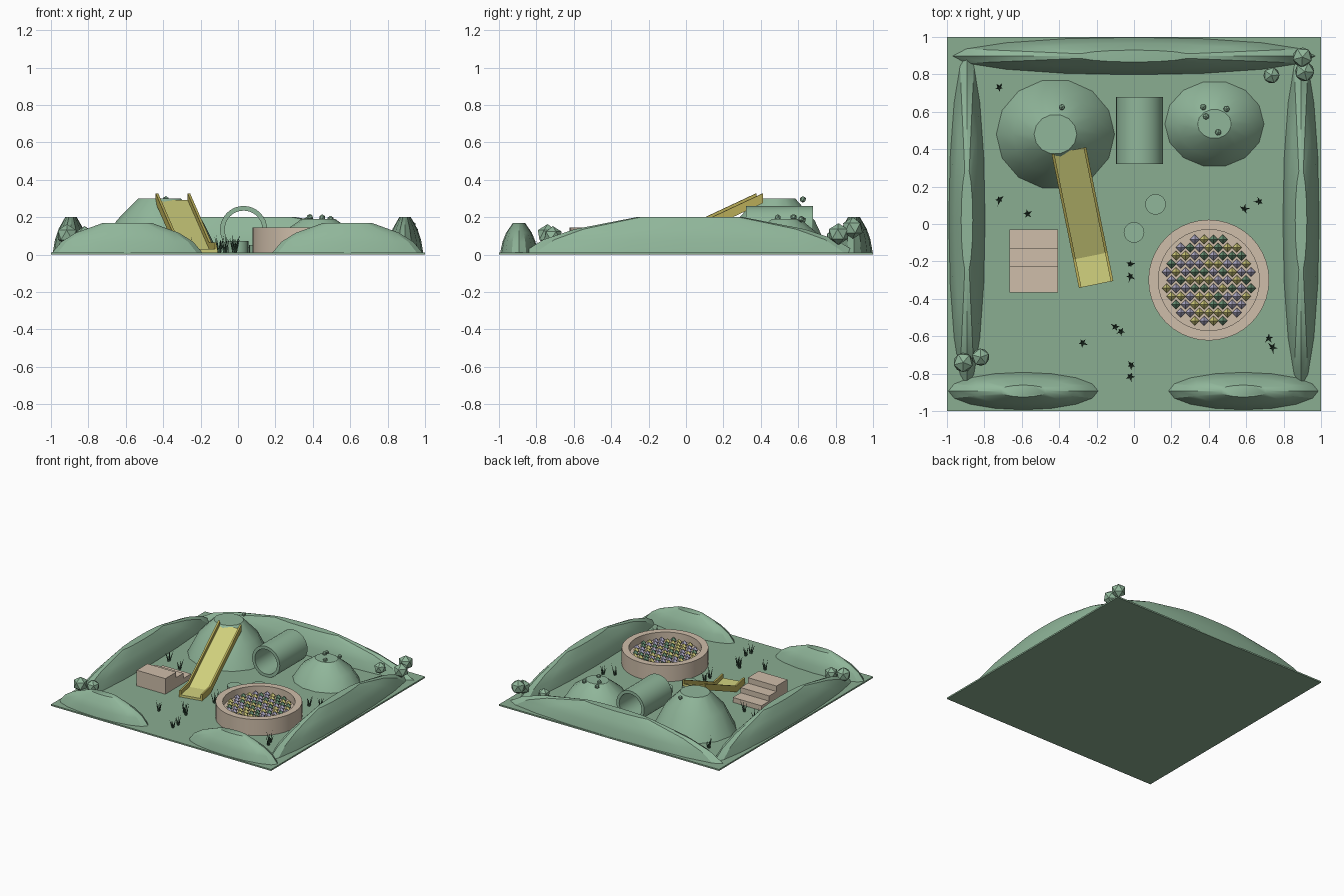
import bpy, bmesh, math, random
from mathutils import Matrix, Vector

if "Cube" in bpy.data.objects:
    bpy.data.objects.remove(bpy.data.objects["Cube"])

random.seed(4)


def material(name, r, g, b):
    m = bpy.data.materials.new(name)
    lin = [(c / 255 / 12.92) if c < 11 else ((c / 255 + 0.055) / 1.055) ** 2.4 for c in (r, g, b)]
    m.diffuse_color = (*lin, 1)
    m.use_nodes = True
    m.node_tree.nodes["Principled BSDF"].inputs["Base Color"].default_value = m.diffuse_color
    return m


LAWN = material("lawn green", 138, 173, 145)
GREEN = material("mound green", 144, 182, 154)
TAN = material("sand tan", 207, 190, 170)
YELLOW = material("slide yellow", 210, 210, 126)
RAIL = material("rail yellow", 192, 180, 92)
LILAC = material("ball lilac", 172, 168, 196)
BALL_YELLOW = material("ball yellow", 204, 198, 120)
BALL_GREEN = material("ball green", 104, 145, 116)
GRASS = material("grass dark green", 66, 96, 76)
G = 0.012  # lawn surface height


def finish(name, bm, mats, smooth=None):
    bmesh.ops.recalc_face_normals(bm, faces=bm.faces)
    me = bpy.data.meshes.new(name)
    bm.to_mesh(me)
    bm.free()
    for m in mats:
        me.materials.append(m)
    ob = bpy.data.objects.new(name, me)
    bpy.context.collection.objects.link(ob)
    if smooth:
        bpy.ops.object.select_all(action='DESELECT')
        ob.select_set(True)
        bpy.context.view_layer.objects.active = ob
        bpy.ops.object.shade_smooth_by_angle(angle=math.radians(smooth))
    return ob


def add_box(bm, x0, x1, y0, y1, z0, z1, mat=None):
    m = Matrix.Translation(((x0 + x1) / 2, (y0 + y1) / 2, (z0 + z1) / 2)) @ Matrix.Diagonal((x1 - x0, y1 - y0, z1 - z0, 1))
    bmesh.ops.create_cube(bm, size=1, matrix=(mat or Matrix()) @ m)


def lathe(name, profile, mat, loc, sides, scale=(1, 1), turn=0.0, smooth=30, closed=False, rot=None):
    """Spin (radius, height) points about z; closed profiles make rings."""
    bm = bmesh.new()
    rings = []
    for r, z in profile:
        rings.append([bm.verts.new((r * scale[0] * math.cos(a), r * scale[1] * math.sin(a), z))
                      for a in (turn + 2 * math.pi * i / sides for i in range(sides))])
    pairs = list(zip(rings, rings[1:]))
    if closed:
        pairs.append((rings[-1], rings[0]))
    else:
        bm.faces.new(rings[0])
        bm.faces.new(rings[-1])
    for a, b in pairs:
        for i in range(sides):
            j = (i + 1) % sides
            bm.faces.new((a[i], a[j], b[j], b[i]))
    if rot:
        bm.transform(rot)
    bm.transform(Matrix.Translation(loc))
    return finish(name, bm, [mat], smooth)


# Lawn
bm = bmesh.new()
add_box(bm, -1, 1, -1, 1, 0, G)
finish("lawn", bm, [LAWN])


# Long earth berms round the edge
def berm(name, x, y, hx, hy, top, turn=0.0):
    h = top - G
    prof = [(1, 0), (0.88, 0.36 * h), (0.69, 0.66 * h), (0.32, h)]
    lathe(name, prof, GREEN, (x, y, G), 16, (hx, hy), turn, 25)


berm("berm_front_left", -0.592, -0.893, 0.40, 0.1, 0.17)
berm("berm_front_right", 0.585, -0.893, 0.40, 0.1, 0.17)
berm("berm_back", 0.0, 0.898, 0.97, 0.1, 0.2)
berm("berm_left", -0.893, 0.02, 0.097, 0.89, 0.2)
berm("berm_right", 0.893, 0.02, 0.097, 0.89, 0.2)

# Play hills
lathe("slide_hill", [(0.31, 0), (0.225, 0.17), (0.112, 0.288)], GREEN, (-0.42, 0.48, G), 14, (1.02, 0.95))
lathe("small_hill", [(0.265, 0), (0.2, 0.1), (0.09, 0.178)], GREEN, (0.43, 0.535, G), 14, (1, 0.87))

# Crawl tunnel
lathe("tunnel", [(0.126, -0.18), (0.126, 0.18), (0.101, 0.18), (0.101, -0.18)], GREEN, (0.03, 0.5, 0.134),
      32, closed=True, rot=Matrix.Rotation(math.pi / 2, 4, 'X'))

# Stepping stumps
lathe("stump_front", [(0.055, 0), (0.055, 0.06)], GREEN, (0, -0.045, G), 20)
lathe("stump_back", [(0.055, 0), (0.055, 0.04)], GREEN, (0.115, 0.105, G), 20)

# Slide: side section (distance, height), extruded across, then rails on top
path = [(0, 0.285), (0.575, 0.022), (0.73, 0.022)]
place = Matrix.Translation((-0.348, 0.392, 0)) @ Matrix.Rotation(math.radians(11.5 - 90), 4, 'Z')


def strip(name, w0, w1, lo, hi, mat):
    bm = bmesh.new()
    rows = []
    for d, z in path:
        rows.append([bm.verts.new((d, w, z + o)) for w, o in ((w0, lo), (w1, lo), (w1, hi), (w0, hi))])
    for a, b in zip(rows, rows[1:]):
        for i in range(4):
            j = (i + 1) % 4
            bm.faces.new((a[i], a[j], b[j], b[i]))
    bm.faces.new(rows[0])
    bm.faces.new(rows[-1])
    bm.transform(place)
    finish(name, bm, [mat])


strip("slide_bed", -0.092, 0.092, -0.01, 0.008, YELLOW)
strip("slide_rail_left", 0.08, 0.094, -0.01, 0.042, RAIL)
strip("slide_rail_right", -0.094, -0.08, -0.01, 0.042, RAIL)

# Seating steps, rising towards the front
bm = bmesh.new()
for y0, y1, top in ((-0.365, -0.225, 0.14), (-0.225, -0.13, 0.095), (-0.13, -0.03, 0.052)):
    add_box(bm, -0.665, -0.405, y0, y1, G, top)
finish("seating_steps", bm, [TAN])

# Ball pit: ring wall with a raised floor
lathe("pit_wall", [(0.323, 0), (0.323, 0.132), (0.27, 0.132), (0.27, 0)], TAN, (0.4, -0.3, G), 40, closed=True)
lathe("pit_floor", [(0.272, 0), (0.272, 0.07)], TAN, (0.4, -0.3, G), 40)

# Balls: octahedra on a staggered grid
bm = bmesh.new()
for j in range(-5, 6):
    for i in range(-6, 7):
        x, y = 0.05 * i + (0.025 if j % 2 else 0), 0.0435 * j
        if math.hypot(x, y) > 0.24:
            continue
        c = Vector((0.4 + x, -0.3 + y, 0.1))
        r = 0.026
        px, nx, py, ny, pz, nz = [bm.verts.new(c + Vector(v) * r) for v in
                                  ((1, 0, 0), (-1, 0, 0), (0, 1, 0), (0, -1, 0), (0, 0, 1), (0, 0, -1))]
        colour = random.randrange(3)
        for a, b in ((px, py), (py, nx), (nx, ny), (ny, px)):
            bm.faces.new((a, b, pz)).material_index = colour
            bm.faces.new((b, a, nz)).material_index = colour
finish("pit_balls", bm, [BALL_YELLOW, LILAC, BALL_GREEN])


# Bushes and pebbles: faceted icospheres
def blobs(name, spots, mat):
    bm = bmesh.new()
    for x, y, z, r in spots:
        m = Matrix.Translation((x, y, z)) @ Matrix.Rotation(random.uniform(0, 2), 4, 'Z')
        bmesh.ops.create_icosphere(bm, subdivisions=1, radius=r, matrix=m)
    finish(name, bm, [mat])


blobs("bushes", [(-0.913, -0.74, 0.105, 0.058), (-0.82, -0.712, 0.1, 0.052), (0.9, 0.892, 0.142, 0.058),
                 (0.912, 0.815, 0.11, 0.058), (0.735, 0.795, 0.09, 0.048)], GREEN)
blobs("pebbles", [(0.37, 0.625, 0.185, 0.018), (0.385, 0.575, 0.2, 0.018), (0.495, 0.615, 0.19, 0.018),
                  (0.45, 0.49, 0.197, 0.018), (-0.385, 0.625, 0.295, 0.018)], GREEN)

# Grass tufts: thin leaning blades
bm = bmesh.new()
tufts = [(-0.72, 0.73), (-0.72, 0.13), (-0.57, 0.055), (0.59, 0.08), (0.67, 0.12), (-0.02, -0.215), (-0.02, -0.28),
         (-0.1, -0.55), (-0.07, -0.575), (-0.275, -0.635), (-0.015, -0.755), (-0.02, -0.815), (0.72, -0.61),
         (0.74, -0.66)]
for x, y in tufts:
    start = random.uniform(0, 6)
    for k in range(5):
        h = random.uniform(0.06, 0.1)
        m = (Matrix.Translation((x, y, G)) @ Matrix.Rotation(start + k * 1.257, 4, 'Z')
             @ Matrix.Rotation(random.uniform(0.15, 0.4), 4, 'Y') @ Matrix.Translation((0.004, 0, h / 2)))
        bmesh.ops.create_cone(bm, cap_ends=True, segments=4, radius1=0.006, radius2=0, depth=h, matrix=m)
finish("grass_tufts", bm, [GRASS])
